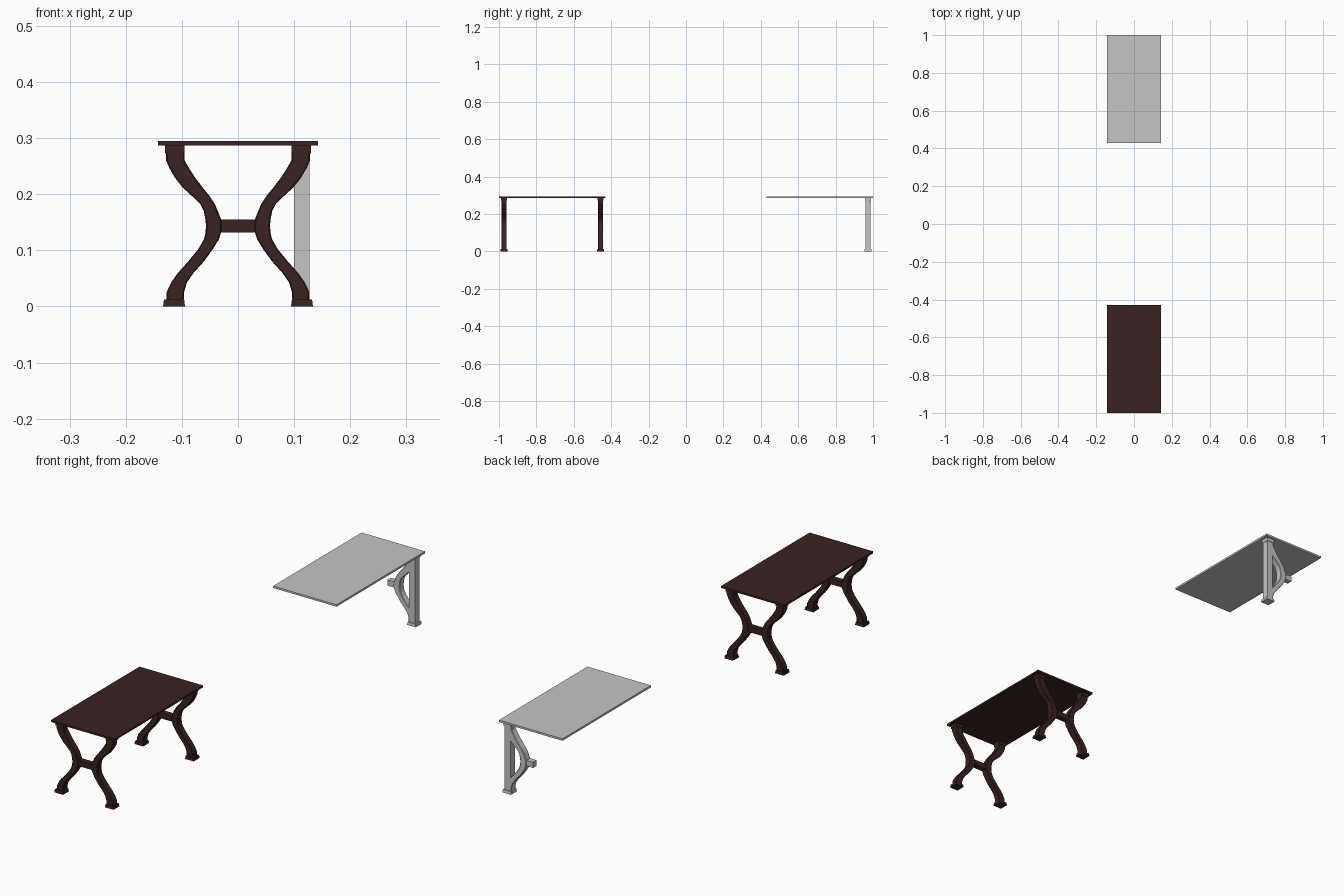
import bpy, bmesh

if "Cube" in bpy.data.objects:
    bpy.data.objects.remove(bpy.data.objects["Cube"])

def material(name, col):
    m = bpy.data.materials.new(name)
    m.diffuse_color = (*col, 1)
    m.use_nodes = True
    m.node_tree.nodes["Principled BSDF"].inputs["Base Color"].default_value = m.diffuse_color
    return m

BROWN = material("dark brown wood", (0.042, 0.016, 0.016))
GREY = material("plain grey", (0.56, 0.56, 0.56))

# Leg silhouette: height, inner x, outer x
LEG = [(0.008, .097, .127), (.026, .096, .127), (.043, .091, .119), (.060, .079, .107),
       (.080, .061, .089), (.102, .045, .071), (.120, .034, .0605), (.132, .030, .058),
       (.143, .029, .057), (.155, .030, .058), (.170, .036, .061), (.182, .041, .067),
       (.196, .050, .081), (.212, .063, .0985), (.229, .076, .112), (.246, .087, .122),
       (.260, .095, .128), (.287, .096, .129)]

def finish(bm, name, mat):
    bmesh.ops.recalc_face_normals(bm, faces=bm.faces)
    me = bpy.data.meshes.new(name)
    bm.to_mesh(me)
    bm.free()
    me.materials.append(mat)
    ob = bpy.data.objects.new(name, me)
    bpy.context.collection.objects.link(ob)
    return ob

def box(name, x, y, z, mat, taper=0.0):
    """Box from (min, max) ranges; taper pulls the top edges inward."""
    bm = bmesh.new()
    bmesh.ops.create_cube(bm, size=1)
    for v in bm.verts:
        t = taper if v.co.z > 0 else 0
        v.co = [(r[0] + t) if c < 0 else (r[1] - t) for c, r in zip(v.co[:2], (x, y))] + \
               [z[0] if v.co.z < 0 else z[1]]
    return finish(bm, name, mat)

def curved_leg(name, side, yc, mat, half=0.014):
    """Sweep a rectangular section along the S-shaped silhouette."""
    bm = bmesh.new()
    rings = []
    for z, a, b in LEG:
        rings.append([bm.verts.new((side * x, yc + s * half, z))
                      for x, s in ((a, -1), (b, -1), (b, 1), (a, 1))])
    for r, q in zip(rings, rings[1:]):
        for i in range(4):
            j = (i + 1) % 4
            bm.faces.new((r[i], r[j], q[j], q[i]))
    bm.faces.new(rings[0])
    bm.faces.new(rings[-1])
    ob = finish(bm, name, mat)
    mod = ob.modifiers.new("edge softening", 'BEVEL')
    mod.width = 0.002
    mod.segments = 1
    mod.limit_method = 'ANGLE'
    mod.angle_limit = 1.0

def leg_set(prefix, side, yc, mat):
    xs = lambda a, b: tuple(sorted((side * a, side * b)))
    curved_leg(prefix + "_leg", side, yc, mat)
    box(prefix + "_foot", xs(.0945, .1335), (yc - .019, yc + .019), (0, .012), mat, .0015)
    box(prefix + "_leg_cap", xs(.0955, .130), (yc - .0165, yc + .0165), (.273, .288), mat)

# Finished brown table
box("table_top", (-.143, .143), (-1, -.43), (.287, .295), BROWN)
for end, yc in (("front", -.973), ("back", -.457)):
    for sname, side in (("left", -1), ("right", 1)):
        leg_set(f"{end}_{sname}", side, yc, BROWN)
    box(f"{end}_crossbar", (-.034, .034), (yc - .0115, yc + .0115), (.132, .155), BROWN)

# Grey partial table: top, one leg, straight post and half crossbar
box("grey_top", (-.143, .143), (.43, 1), (.287, .295), GREY)
leg_set("grey", 1, .973, GREY)
box("grey_post", (.100, .1272), (.959, .987), (0, .288), GREY)
box("grey_half_crossbar", (0, .034), (.9615, .9845), (.132, .155), GREY)
